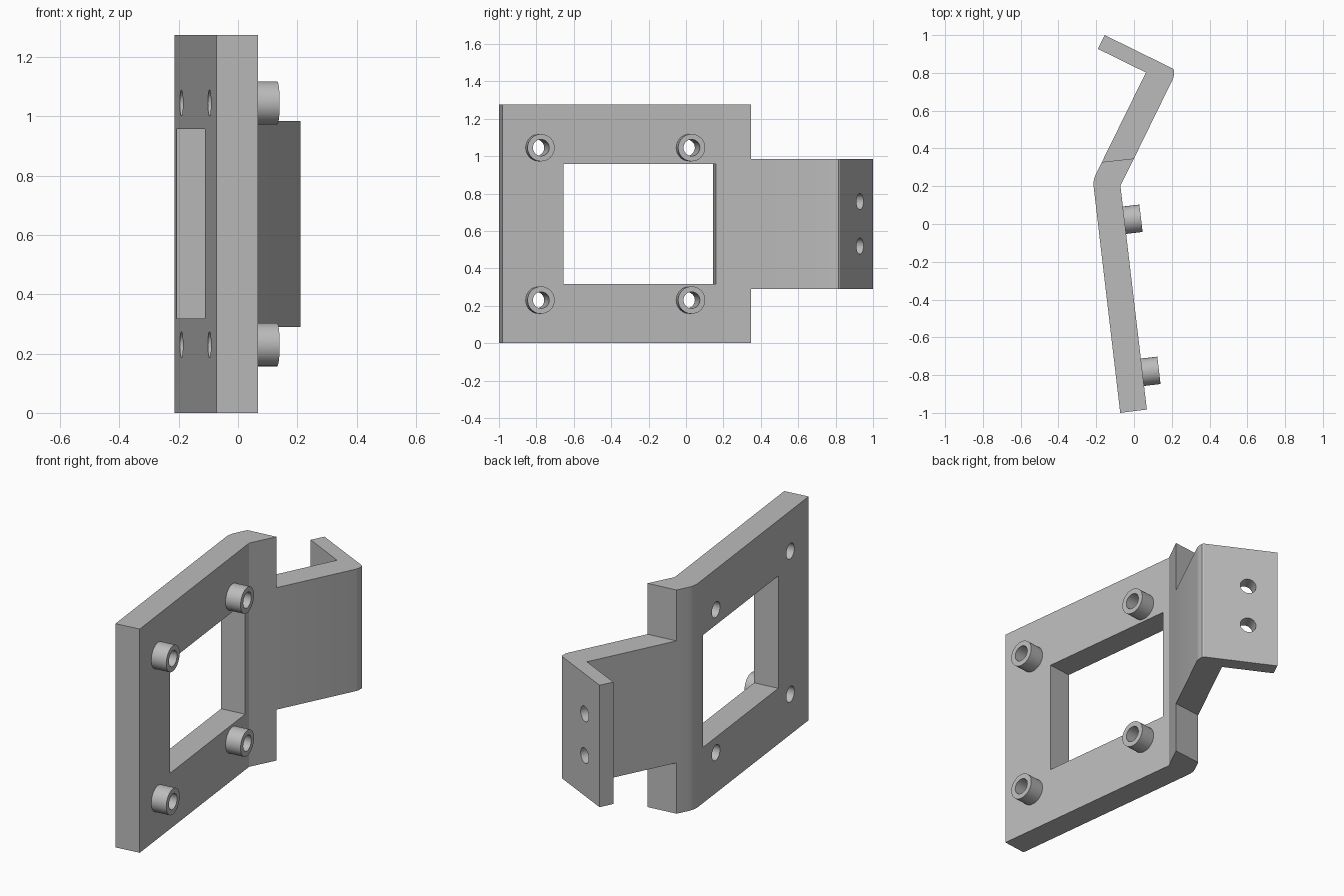
import bpy, bmesh, math
from mathutils import Vector, Matrix

if "Cube" in bpy.data.objects:
    bpy.data.objects.remove(bpy.data.objects["Cube"])

grey = bpy.data.materials.new("plain_grey")
grey.diffuse_color = (0.5, 0.5, 0.5, 1)
grey.use_nodes = True
grey.node_tree.nodes["Principled BSDF"].inputs["Base Color"].default_value = grey.diffuse_color

MID_Z = 0.6375
# Plate front face: a reference point, direction along it, and outward normal
REF = Vector((0.068, -0.982, 0))
ALONG = (Vector((-0.072, 0.203, 0)) - REF).normalized()
NORMAL = Vector((ALONG.y, -ALONG.x, 0))


def on_plate(y, z):
    """Point on the plate's front face at a given y and z."""
    p = REF + ALONG * ((y - REF.y) / ALONG.y)
    return Vector((p.x, p.y, z))


def frame(origin, normal):
    """Matrix whose local z is the normal and local y is world z."""
    up = Vector((0, 0, 1))
    side = up.cross(normal)
    m = Matrix((side, up, normal)).transposed().to_4x4()
    return Matrix.Translation(origin) @ m


def finish(name, bm, material=True):
    bmesh.ops.recalc_face_normals(bm, faces=bm.faces)
    me = bpy.data.meshes.new(name)
    bm.to_mesh(me)
    bm.free()
    ob = bpy.data.objects.new(name, me)
    bpy.context.collection.objects.link(ob)
    if material:
        me.materials.append(grey)
    return ob


def extrude_profile(name, pts, z0, z1):
    bm = bmesh.new()
    f = bm.faces.new([bm.verts.new((x, y, z0)) for x, y in pts])
    r = bmesh.ops.extrude_face_region(bm, geom=[f])
    vs = [v for v in r["geom"] if isinstance(v, bmesh.types.BMVert)]
    bmesh.ops.translate(bm, verts=vs, vec=(0, 0, z1 - z0))
    return finish(name, bm)


def add_hole(bm, origin, normal, radius, depth):
    bmesh.ops.create_cone(bm, cap_ends=True, segments=32, radius1=radius, radius2=radius,
                          depth=depth, matrix=frame(origin, normal))


def cut(ob, cutter):
    cutter.hide_render = True
    cutter.hide_set(True)
    mod = ob.modifiers.new("cut", "BOOLEAN")
    mod.operation, mod.solver, mod.object = "DIFFERENCE", "EXACT", cutter


def smooth(ob):
    bpy.ops.object.select_all(action="DESELECT")
    ob.select_set(True)
    bpy.context.view_layer.objects.active = ob
    bpy.ops.object.shade_smooth_by_angle(angle=math.radians(25))


# Main plate with the rounded bend
plate = extrude_profile("main_plate", [
    (-0.073, -1.0), (0.068, -0.982), (-0.072, 0.203), (0.0, 0.347), (-0.17, 0.328),
    (-0.203, 0.262), (-0.21, 0.243), (-0.214, 0.222), (-0.214, 0.2)], 0, 1.275)

# Arm with the end flange
arm = extrude_profile("arm_and_flange", [
    (-0.17, 0.328), (0.0, 0.347), (0.206, 0.768), (0.211, 0.785), (0.211, 0.815),
    (0.205, 0.823), (-0.155, 1.0), (-0.191, 0.927), (0.063, 0.802)], 0.29, 0.985)

# Window and screw holes through the plate
spots = [on_plate(y, MID_Z + s * 0.4075) for y in (-0.785, 0.02) for s in (-1, 1)]
bm = bmesh.new()
lo, hi = on_plate(-0.655, MID_Z), on_plate(0.16, MID_Z)
bmesh.ops.create_cube(bm, size=1, matrix=frame((lo + hi) / 2, NORMAL) @
                      Matrix.Diagonal(((hi - lo).length, 0.64, 0.6, 1)))
for p in spots:
    add_hole(bm, p, NORMAL, 0.044, 0.6)
cut(plate, finish("plate_cutter", bm, False))

# Two holes through the flange
bm = bmesh.new()
flange_normal = Vector((0.177, 0.36, 0)).normalized()
for z in (0.519, 0.757):
    add_hole(bm, Vector((-0.012, 0.93, z)), flange_normal, 0.043, 0.3)
cut(arm, finish("flange_cutter", bm, False))

# Hollow bosses standing on the plate, open where they meet it
for i, p in enumerate(spots):
    bm = bmesh.new()
    rings = [[bm.verts.new((r * math.cos(a), r * math.sin(a), h))
              for a in (math.tau * k / 32 for k in range(32))]
             for r, h in ((0.073, 0), (0.073, 0.088), (0.044, 0.088), (0.044, 0))]
    for a, b in zip(rings, rings[1:]):
        for k in range(32):
            n = (k + 1) % 32
            bm.faces.new((a[k], a[n], b[n], b[k]))
    bm.transform(frame(p, NORMAL))
    smooth(finish(f"boss_{i + 1}", bm))

smooth(plate)
smooth(arm)
